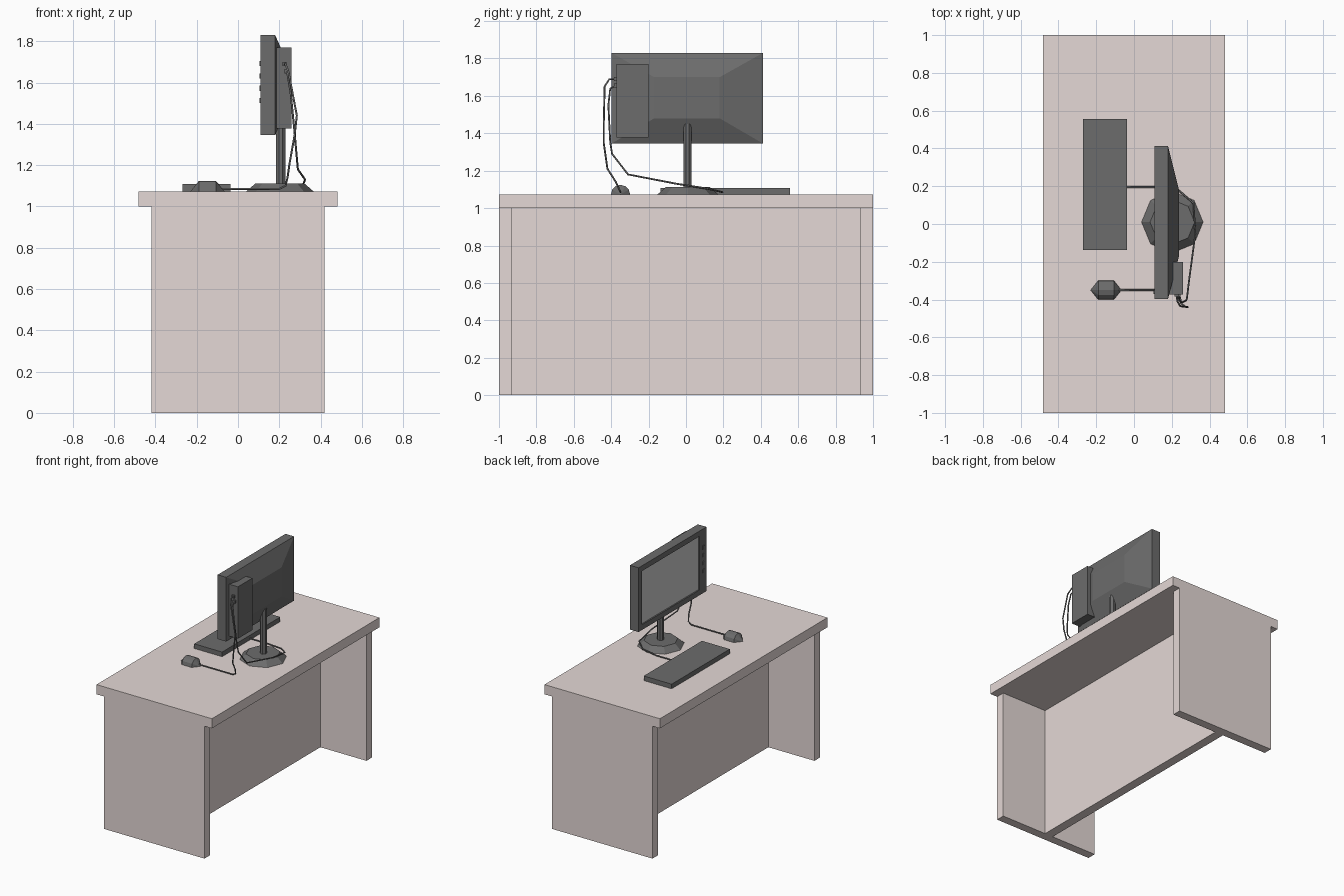
import bpy, bmesh, math
from mathutils import Matrix

if "Cube" in bpy.data.objects:
    bpy.data.objects.remove(bpy.data.objects["Cube"])


def material(name, r, g, b):
    m = bpy.data.materials.new(name)
    m.diffuse_color = (r, g, b, 1)
    m.use_nodes = True
    m.node_tree.nodes["Principled BSDF"].inputs["Base Color"].default_value = m.diffuse_color
    return m


WOOD = material("desk_wood", 0.78, 0.69, 0.67)
BLACK = material("black_plastic", 0.15, 0.15, 0.15)
GREY = material("screen_grey", 0.6, 0.6, 0.6)


def finish(name, bm, mat):
    bmesh.ops.recalc_face_normals(bm, faces=bm.faces)
    me = bpy.data.meshes.new(name)
    bm.to_mesh(me)
    bm.free()
    me.materials.append(mat)
    ob = bpy.data.objects.new(name, me)
    bpy.context.collection.objects.link(ob)
    return ob


def box(name, x, y, z, mat):
    """Box from (min, max) ranges on each axis."""
    bm = bmesh.new()
    bmesh.ops.create_cube(bm, size=1)
    for v in bm.verts:
        v.co = [r[0] + (c + 0.5) * (r[1] - r[0]) for c, r in zip(v.co, (x, y, z))]
    return finish(name, bm, mat)


def cone(name, x, y, z, r1, r2, sides, mat, turn=0):
    """Upright prism or frustum from z[0] to z[1]."""
    bm = bmesh.new()
    bmesh.ops.create_cone(bm, cap_ends=True, segments=sides, radius1=r1, radius2=r2,
                          depth=z[1] - z[0],
                          matrix=Matrix.Translation((x, y, sum(z) / 2)) @ Matrix.Rotation(turn, 4, 'Z'))
    return finish(name, bm, mat)


def cable(name, points):
    cu = bpy.data.curves.new(name, 'CURVE')
    cu.dimensions = '3D'
    cu.bevel_depth = 0.005
    cu.bevel_resolution = 1
    cu.use_fill_caps = True
    sp = cu.splines.new('POLY')
    sp.points.add(len(points) - 1)
    for p, co in zip(sp.points, points):
        p.co = (*co, 1)
    cu.materials.append(BLACK)
    bpy.context.collection.objects.link(bpy.data.objects.new(name, cu))


# Desk: top, two side panels, central modesty panel
TOP = 1.073
box("desk_top", (-0.482, 0.482), (-1, 1), (1.0, TOP), WOOD)
for side, s in (("near", -1), ("far", 1)):
    box(f"desk_{side}_side_panel", (-0.42, 0.42), sorted((s * 0.933, s)), (0, 1.0), WOOD)
box("desk_centre_panel", (-0.035, 0.035), (-0.933, 0.933), (0, 1.0), WOOD)

# Monitor housing: box with a recessed screen (-x) and a tapered back (+x)
Y, Z = (-0.398, 0.412), (1.345, 1.83)


def rect(bm, x, y, z):
    return [bm.verts.new((x, a, b)) for a, b in
            ((y[0], z[0]), (y[1], z[0]), (y[1], z[1]), (y[0], z[1]))]


SY, SZ = (-0.315, 0.37), (1.385, 1.79)
bm = bmesh.new()
rings = [rect(bm, 0.122, SY, SZ), rect(bm, 0.108, SY, SZ), rect(bm, 0.108, Y, Z),
         rect(bm, 0.18, Y, Z), rect(bm, 0.238, (-0.17, 0.18), (1.48, 1.7))]
for a, b in zip(rings, rings[1:]):
    for i in range(4):
        j = (i + 1) % 4
        bm.faces.new((a[i], a[j], b[j], b[i]))
bm.faces.new(rings[0])
bm.faces.new(rings[-1])
finish("monitor_housing", bm, BLACK)
box("screen", (0.118, 0.123), SY, SZ, GREY)

# Row of buttons on the wide bezel edge
for i in range(4):
    z = 1.5 + i * 0.06
    box(f"monitor_button_{i + 1}", (0.103, 0.11), (-0.37, -0.35), (z, z + 0.025), BLACK)

# Monitor stand: pole and octagonal foot
cone("stand_pole", 0.207, 0.008, (1.1, 1.45), 0.024, 0.024, 8, BLACK, math.pi / 8)
cone("stand_foot", 0.203, 0.01, (TOP, 1.112), 0.163, 0.118, 8, BLACK)

# Small computer fixed on the back of the monitor, with cable plugs
box("rear_computer_box", (0.178, 0.26), (-0.372, -0.2), (1.378, 1.77), BLACK)
for i, (x, z) in enumerate(((0.225, 1.69), (0.235, 1.655))):
    box(f"cable_plug_{i + 1}", (x - 0.01, x + 0.01), (-0.385, -0.37), (z - 0.01, z + 0.01), BLACK)

# Keyboard
box("keyboard", (-0.27, -0.037), (-0.137, 0.557), (TOP, 1.108), BLACK)

# Mouse: upper half of a low-poly ellipsoid lying along x
bm = bmesh.new()
bmesh.ops.create_uvsphere(bm, u_segments=12, v_segments=3, radius=1,
                          matrix=Matrix.Translation((-0.148, -0.35, TOP))
                          @ Matrix.Diagonal((0.082, 0.059, 0.059, 1))
                          @ Matrix.Rotation(math.pi / 2, 4, 'Y'))
cut = bmesh.ops.bisect_plane(bm, geom=bm.verts[:] + bm.edges[:] + bm.faces[:],
                             plane_co=(0, 0, TOP + 0.0005), plane_no=(0, 0, 1), clear_inner=True)
bmesh.ops.holes_fill(bm, edges=[e for e in bm.edges if e.is_boundary])
finish("mouse", bm, BLACK)

# Cables from the rear computer to the mouse and the keyboard
cable("mouse_cable", [
    (0.225, -0.37, 1.69), (0.23, -0.41, 1.69), (0.245, -0.435, 1.65), (0.285, -0.44, 1.44),
    (0.275, -0.44, 1.35), (0.25, -0.42, 1.21), (0.24, -0.375, 1.14), (0.23, -0.357, 1.1),
    (0.2, -0.35, 1.085), (-0.08, -0.35, 1.085)])
cable("keyboard_cable", [
    (0.235, -0.37, 1.655), (0.24, -0.405, 1.64), (0.255, -0.415, 1.55), (0.275, -0.405, 1.35),
    (0.28, -0.395, 1.29), (0.29, -0.31, 1.18), (0.325, -0.05, 1.13), (0.315, 0.11, 1.105),
    (0.24, 0.175, 1.09), (0.11, 0.195, 1.085), (-0.04, 0.195, 1.085)])
